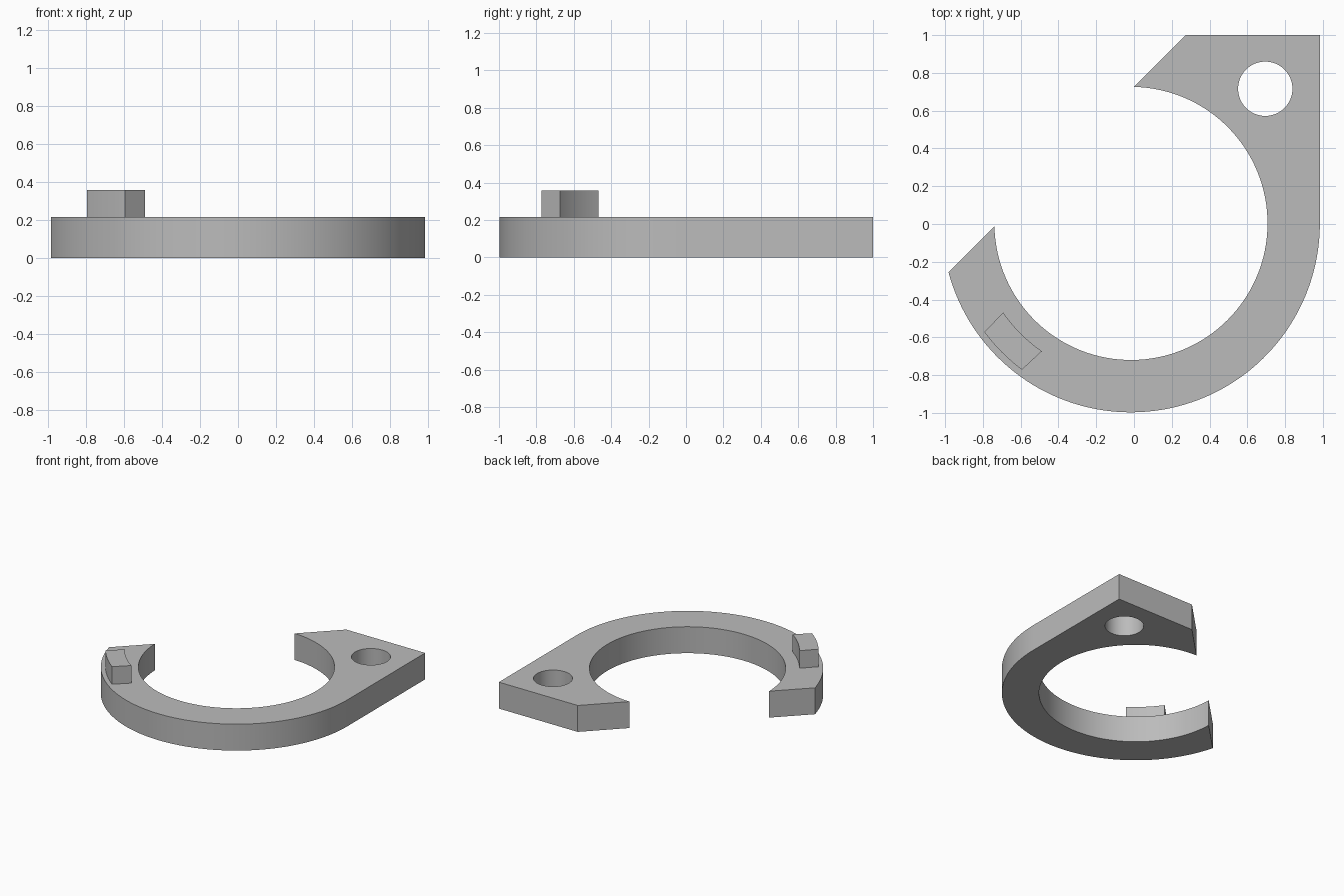
import bpy
import bmesh
from math import cos, sin, radians

cube = bpy.data.objects.get("Cube")
if cube:
    bpy.data.objects.remove(cube, do_unlink=True)

CENTRE = (-0.016, 0.003)
INNER, OUTER, HEIGHT = 0.723, 1.0, 0.215

grey = bpy.data.materials.new("plain grey")
grey.use_nodes = True
GREY = (0.5, 0.5, 0.5, 1)
grey.diffuse_color = GREY
grey.node_tree.nodes["Principled BSDF"].inputs["Base Color"].default_value = GREY


def arc(radius, start, end, steps, centre=CENTRE):
    """Points on an arc, angles in degrees."""
    angles = [radians(start + (end - start) * i / steps) for i in range(steps + 1)]
    return [(centre[0] + radius * cos(a), centre[1] + radius * sin(a)) for a in angles]


def extrude_profile(name, loops, bottom, top):
    """Fill closed loops (later loops are holes) and extrude them upward."""
    bm = bmesh.new()
    for loop in loops:
        verts = [bm.verts.new((x, y, bottom)) for x, y in loop]
        for a, b in zip(verts, verts[1:] + verts[:1]):
            bm.edges.new((a, b))
    bmesh.ops.triangle_fill(bm, edges=bm.edges[:], use_beauty=True)
    result = bmesh.ops.extrude_face_region(bm, geom=bm.faces[:], use_keep_orig=True)
    raised = [g for g in result["geom"] if isinstance(g, bmesh.types.BMVert)]
    bmesh.ops.translate(bm, verts=raised, vec=(0, 0, top - bottom))
    bmesh.ops.recalc_face_normals(bm, faces=bm.faces[:])
    mesh = bpy.data.meshes.new(name)
    bm.to_mesh(mesh)
    bm.free()
    mesh.materials.append(grey)
    obj = bpy.data.objects.new(name, mesh)
    bpy.context.collection.objects.link(obj)
    bpy.ops.object.select_all(action="DESELECT")
    obj.select_set(True)
    bpy.context.view_layer.objects.active = obj
    bpy.ops.object.shade_smooth_by_angle(angle=radians(30))
    return obj


# Open ring with a squared corner lug and a round bolt hole
outline = arc(INNER, 88.7, -178.7, 96)
outline += arc(OUTER, -165, 0, 72)
outline += [(0.984, 1.0), (0.274, 1.0)]
bolt_hole = arc(0.144, 0, 352.5, 47, centre=(0.695, 0.716))
extrude_profile("hook_ring", [outline, bolt_hole], 0, HEIGHT)

# Curved locating peg standing on the free end of the ring
peg = arc(0.825, 214.9, 235.1, 10) + arc(0.966, 233.3, 216.5, 10)
extrude_profile("locating_peg", [peg], HEIGHT, 0.358)
